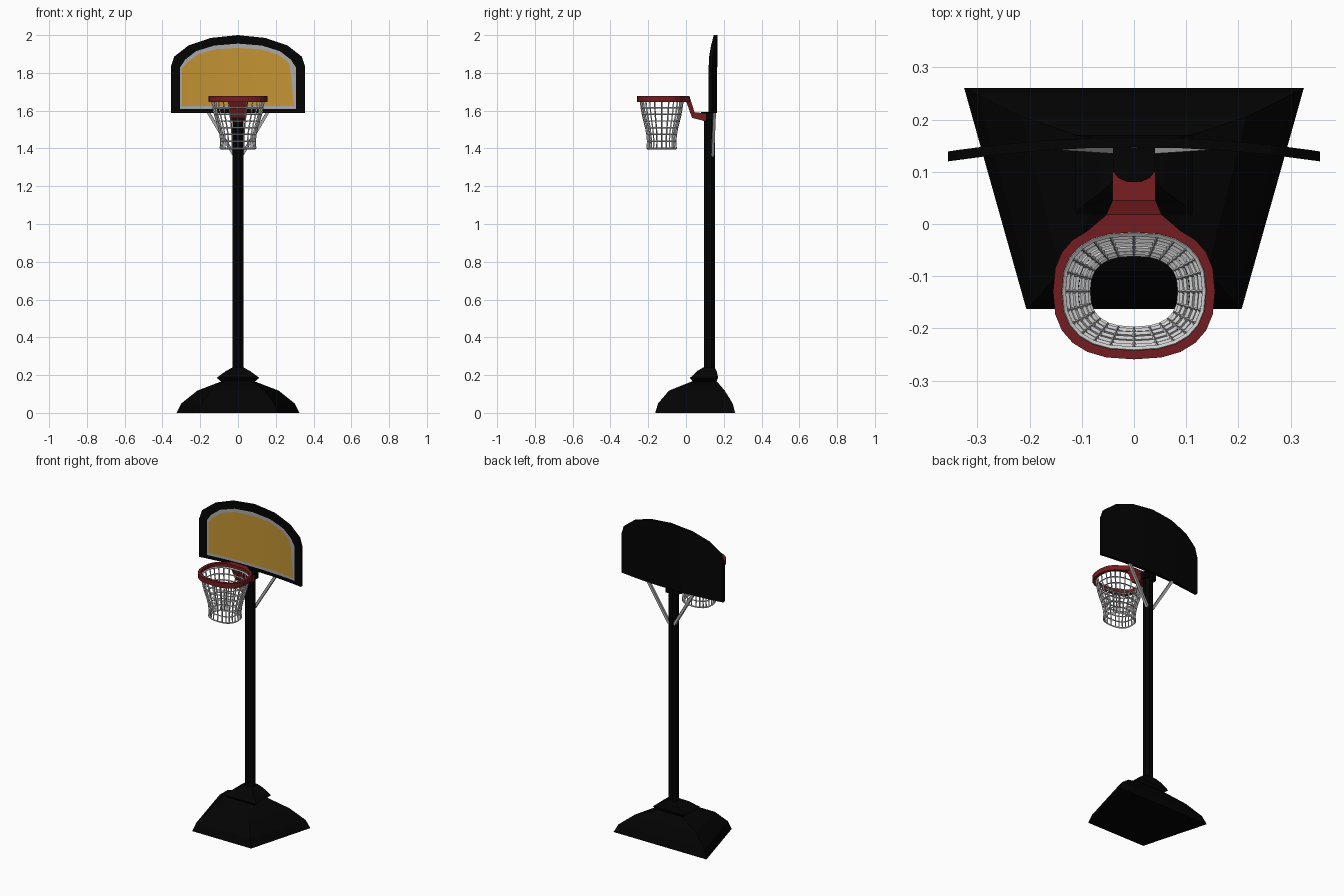
import bpy, bmesh, math
from mathutils import Vector

cube = bpy.data.objects.get("Cube")
if cube:
    bpy.data.objects.remove(cube, do_unlink=True)


def material(name, r, g, b):
    m = bpy.data.materials.new(name)
    m.use_nodes = True
    m.diffuse_color = (r, g, b, 1)
    bsdf = m.node_tree.nodes["Principled BSDF"]
    bsdf.inputs["Base Color"].default_value = (r, g, b, 1)
    bsdf.inputs["Roughness"].default_value = 0.7
    return m


black = material("black plastic", 0.001, 0.001, 0.001)
red = material("red metal", 0.175, 0.012, 0.014)
amber = material("amber panel", 0.55, 0.295, 0.034)
grey = material("grey metal", 0.4, 0.4, 0.41)
white = material("white cord", 0.62, 0.62, 0.62)


def finish(name, bm, *mats):
    bmesh.ops.recalc_face_normals(bm, faces=bm.faces)
    mesh = bpy.data.meshes.new(name)
    bm.to_mesh(mesh)
    bm.free()
    for m in mats:
        mesh.materials.append(m)
    obj = bpy.data.objects.new(name, mesh)
    bpy.context.collection.objects.link(obj)
    return obj


def add_loop(bm, points):
    return [bm.verts.new(p) for p in points]


def bridge(bm, a, b, mat=0):
    n = len(a)
    for i in range(n):
        j = (i + 1) % n
        bm.faces.new((a[i], a[j], b[j], b[i])).material_index = mat


def loft(name, sections, mat):
    bm = bmesh.new()
    loops = [add_loop(bm, s) for s in sections]
    for a, b in zip(loops, loops[1:]):
        bridge(bm, a, b)
    bm.faces.new(loops[0])
    bm.faces.new(loops[-1])
    return finish(name, bm, mat)


def rod(name, start, end, radius, sides, mat):
    start, end = Vector(start), Vector(end)
    turn = (end - start).to_track_quat("Z", "Y")
    ring = [turn @ Vector((radius * math.cos(t), radius * math.sin(t), 0))
            for t in (math.tau * (i + 0.5) / sides for i in range(sides))]
    return loft(name, [[p + q for q in ring] for p in (start, end)], mat)


def tapered(z, front, back, y0, y1):
    return [(-front, y0, z), (front, y0, z), (back, y1, z), (-back, y1, z)]


# Weighted base and the collar that grips the pole
loft("base", [tapered(*s) for s in (
    (0, 0.206, 0.325, -0.163, 0.26),
    (0.05, 0.19, 0.3, -0.148, 0.247),
    (0.118, 0.14, 0.215, -0.09, 0.205),
    (0.168, 0.075, 0.085, 0.035, 0.162))], black)
loft("collar", [tapered(*s) for s in (
    (0.16, 0.082, 0.082, 0.042, 0.158),
    (0.185, 0.112, 0.112, 0.02, 0.17),
    (0.197, 0.098, 0.098, 0.035, 0.168),
    (0.222, 0.063, 0.063, 0.06, 0.162),
    (0.24, 0.03, 0.03, 0.09, 0.153))], black)

# Pole, cap and braces
rod("pole", (0, 0.124, 0.2), (0, 0.124, 1.59), 0.031, 8, black)
cap = [(0.04, 0.148), (0.04, 0.1), (0.03, 0.088), (0.012, 0.08),
       (-0.012, 0.08), (-0.03, 0.088), (-0.04, 0.1), (-0.04, 0.148)]
loft("pole_cap", [[(x, y, z) for x, y in cap] for z in (1.55, 1.592)], black)
for side, label in ((1, "left"), (-1, "right")):
    rod(label + "_brace", (side * 0.018, 0.141, 1.36),
        (side * 0.166, 0.151, 1.605), 0.011, 4, grey)


# Curved backboard: nested outlines on the front, then bent along x
def outline(half, y):
    mirrored = [(-x, z) for x, z in reversed(half[:-1])]
    return [(x, y, z) for x, z in half + mirrored]


edge = [(0.356, 1.588), (0.356, 1.83), (0.337, 1.887),
        (0.262, 1.945), (0.145, 1.985), (0, 2.0)]
stripe = [(0.306, 1.61), (0.306, 1.83), (0.28, 1.87),
          (0.222, 1.915), (0.125, 1.945), (0, 1.955)]
panel = [(0.296, 1.625), (0.296, 1.825), (0.266, 1.857),
         (0.212, 1.897), (0.12, 1.925), (0, 1.932)]
FRONT, BACK = 0.147, 0.166
panel_points = outline(panel, FRONT)
panel_points[1] = (0.278, FRONT, 1.81)
bm = bmesh.new()
loops = [add_loop(bm, p) for p in (outline(edge, BACK), outline(edge, FRONT),
                                   outline(stripe, FRONT), panel_points)]
for i, mat in enumerate((0, 0, 1)):
    bridge(bm, loops[i], loops[i + 1], mat)
bm.faces.new(loops[0])
bm.faces.new(loops[-1]).material_index = 2
for x in (-0.27, -0.18, -0.08, 0.08, 0.18, 0.27):
    bmesh.ops.bisect_plane(bm, geom=bm.verts[:] + bm.edges[:] + bm.faces[:],
                           plane_co=(x, 0, 0), plane_no=(1, 0, 0))
for v in bm.verts:
    v.co.y -= 0.027 * (v.co.x / 0.355) ** 2
finish("backboard", bm, black, grey, amber)

# Hoop: squarish ring whose rear edge meets the bracket
COUNT = 24
HOOP_Y = -0.129


def squircle(rx, ry, z):
    points = []
    for i in range(COUNT):
        t = math.tau * i / COUNT
        c, s = math.cos(t), math.sin(t)
        points.append((math.copysign(abs(c) ** 0.8, c) * rx,
                       HOOP_Y + math.copysign(abs(s) ** 0.8, s) * ry, z))
    return points


def hoop_outer(z):
    return [(x, 0.018, z) if y > -0.008 else (x, y, z)
            for x, y, z in squircle(0.155, 0.13, z)]


TOP, LOW = 1.677, 1.646
bm = bmesh.new()
loops = [add_loop(bm, p) for p in (hoop_outer(TOP), squircle(0.138, 0.113, TOP),
                                   squircle(0.138, 0.113, LOW), hoop_outer(LOW))]
for i in range(4):
    bridge(bm, loops[i], loops[(i + 1) % 4])
finish("hoop", bm, red)

# Bracket stepping down from the hoop to the pole
loft("hoop_bracket", [[(-w, y0, low), (w, y0, low), (w, y1, top), (-w, y1, top)]
                      for y0, low, y1, top, w in (
                          (0.002, LOW, 0.018, TOP, 0.053),
                          (0.032, 1.562, 0.045, 1.592, 0.041),
                          (0.105, 1.543, 0.105, 1.585, 0.041))], red)

# Net: open tube of quads turned into cords
bm = bmesh.new()
rows = ((1.652, 1.0), (1.615, 0.955), (1.58, 0.9), (1.545, 0.825),
        (1.51, 0.745), (1.474, 0.685), (1.437, 0.655), (1.4, 0.675))
loops = [add_loop(bm, squircle(0.136 * s, 0.111 * s, z)) for z, s in rows]
for a, b in zip(loops, loops[1:]):
    bridge(bm, a, b)
net = finish("net", bm, white)
cords = net.modifiers.new("cords", "WIREFRAME")
cords.thickness = 0.011
cords.use_boundary = True
cords.use_even_offset = False
